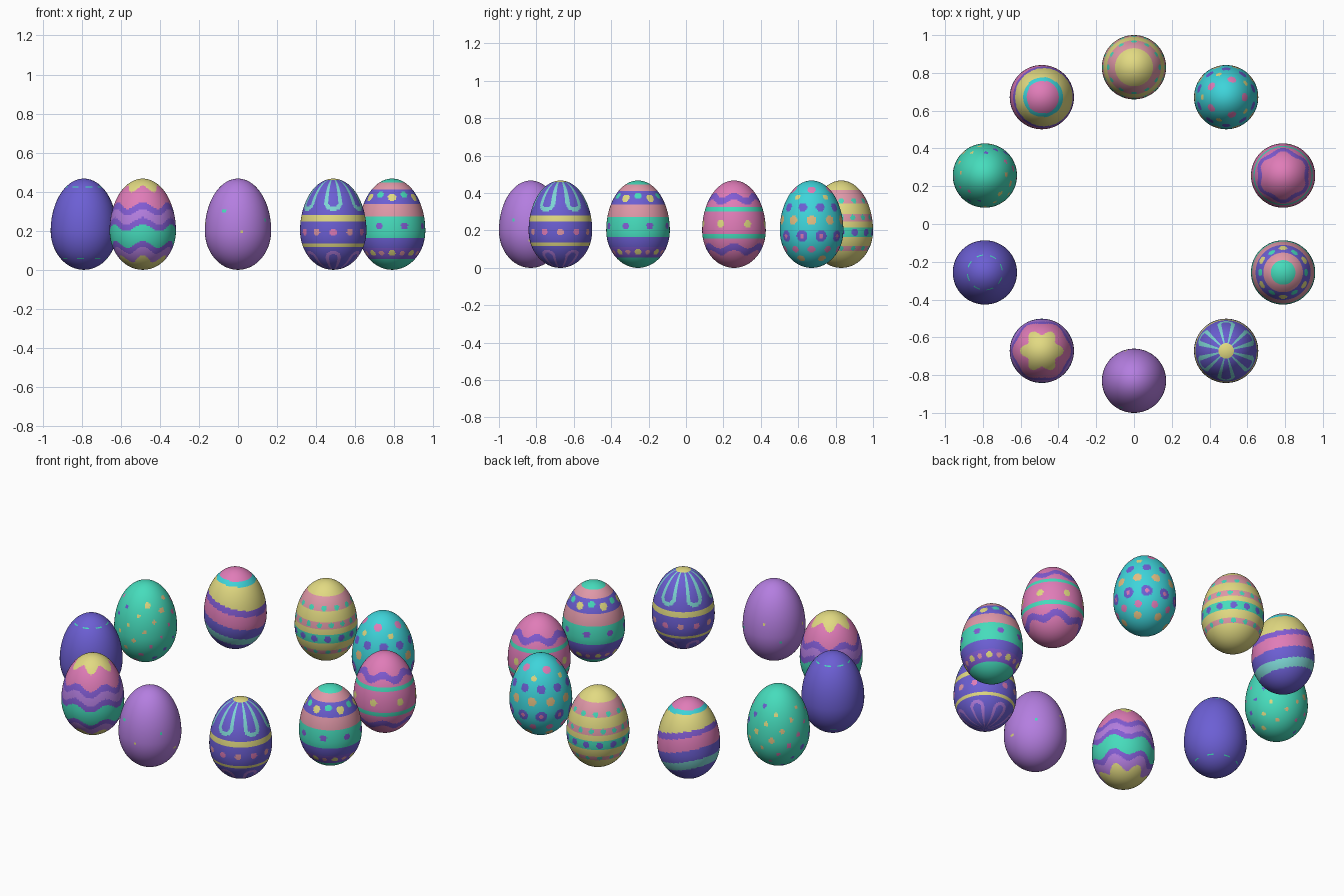
import bpy, math

if "Cube" in bpy.data.objects:
    bpy.data.objects.remove(bpy.data.objects["Cube"])

# ---- ten flat colours (given as sRGB, converted to linear) ----
COLOURS = {
    "violet": (108, 95, 212), "iris": (130, 92, 212), "pink": (224, 124, 184),
    "yellow": (226, 218, 130), "mint": (70, 220, 188), "lilac": (180, 126, 224),
    "aqua": (62, 212, 218), "pale_aqua": (125, 214, 212), "salmon": (224, 152, 168),
    "tan": (226, 190, 130)}
NAMES = list(COLOURS)
MATS = []
for name, rgb in COLOURS.items():
    m = bpy.data.materials.new(name)
    m.diffuse_color = [((c / 255 + 0.055) / 1.055) ** 2.4 for c in rgb] + [1]
    m.use_nodes = True
    m.node_tree.nodes["Principled BSDF"].inputs["Base Color"].default_value = m.diffuse_color
    MATS.append(m)

# ---- egg shape: a short lower and a long upper half ellipse ----
R, LOW, HIGH, RING = 0.17, 0.2, 0.267, 0.83


def radius(z):
    t = (z - LOW) / (HIGH if z > LOW else LOW)
    return R * math.sqrt(max(0.0, 1 - t * t))


def on_egg(z, deg):
    a, r = math.radians(deg), radius(z)
    return (r * math.cos(a), r * math.sin(a), z)


def dot_row(p, deg, z0, n, size, shift=0):
    """True inside one of n dots spread around the egg at height z0."""
    step = 360 / n
    nearest = round((deg - shift) / step) * step + shift
    return math.dist(p, on_egg(z0, nearest)) < size


def bands(h, table, bottom):
    """First colour whose lower limit is below h."""
    return next((c for low, c in table if h > low), bottom)


def scatter(n, sizes, colours, low, high):
    """Evenly scattered dots: golden angle around, stepping up in height."""
    return [(on_egg(low + (high - low) * i / (n - 1), 137.5 * i),
             sizes[i % len(sizes)], colours[i % len(colours)]) for i in range(n)]


def speckle(p, dots, base):
    return next((c for q, s, c in dots if math.dist(p, q) < s), base)


# ---- painted patterns: colour from point, height z and direction deg ----
def flower_bands(p, z, deg):
    if dot_row(p, deg, .385, 6, .019):
        return "mint"
    if dot_row(p, deg, .372, 6, .022, 30):
        return "yellow"
    if dot_row(p, deg, .225, 8, .019, 22):
        return "iris"
    if dot_row(p, deg, .085, 8, .018):
        return "yellow"
    if dot_row(p, deg, .085, 8, .014, 22):
        return "salmon"
    return bands(z, [(.447, "mint"), (.41, "salmon"), (.335, "violet"), (.275, "salmon"),
                     (.165, "mint"), (.11, "violet"), (.055, "iris")], "mint")


def petal_loops(p, z, deg):
    u = abs((deg + 120) % 60 - 30) / 15
    if z > .46 or .252 < z < .276 or .116 < z < .137:
        return "yellow"
    if z > .3:
        d = math.hypot(u, max(0, .345 - z) / .034)
        return "pale_aqua" if .66 < d < 1.24 else "violet"
    if z < .11:
        d = math.hypot(u, max(0, z - .06) / .03)
        return "lilac" if .7 < d < 1.22 else "violet"
    if dot_row(p, deg, .193, 6, .018, -90):
        return "pink"
    if dot_row(p, deg, .193, 6, .018, -60):
        return "salmon"
    return "violet"


def waves(p, z, deg):
    h = z + .018 * math.cos(math.radians(6 * deg))
    return bands(h, [(.415, "yellow"), (.33, "pink"), (.295, "iris"), (.25, "lilac"),
                     (.215, "iris"), (.13, "mint"), (.10, "iris"), (.055, "lilac")], "yellow")


def tilted_bands(p, z, deg):
    tilt = .25 if z < .33 else max(.05, .25 - 2.2 * (z - .33))
    return bands(z + tilt * p[0],
                 [(.43, "pink"), (.41, "aqua"), (.315, "yellow"), (.28, "iris"),
                  (.205, "pink"), (.14, "violet"), (.09, "pale_aqua")], "violet")


def dotted_bands(p, z, deg):
    if dot_row(p, deg, .36, 12, .015) or dot_row(p, deg, .27, 16, .014):
        return "mint"
    if dot_row(p, deg, .105, 14, .013):
        return "mint"
    if dot_row(p, deg, .19, 14, .019):
        return "violet"
    return bands(z, [(.415, "yellow"), (.345, "salmon"), (.29, "yellow"), (.25, "salmon"),
                     (.215, "yellow"), (.165, "mint"), (.12, "yellow"), (.09, "salmon")], "yellow")


def flower_spots(p, z, deg):
    if dot_row(p, deg, .17, 10, .012, 18):
        return "pink"
    for z0, n, size, shift, c in ((.418, 5, .023, 0, "pink"), (.325, 10, .024, 18, "violet"),
                                  (.378, 5, .016, 36, "yellow"), (.255, 10, .025, 0, "tan"),
                                  (.17, 10, .031, 18, "violet"), (.10, 10, .02, 0, "pink"),
                                  (.05, 6, .022, 30, "tan")):
        if dot_row(p, deg, z0, n, size, shift):
            return c
    return "aqua"


def ribbon_waves(p, z, deg):
    w = .014 * math.cos(math.radians(6 * deg))
    if abs(z - .37 - w) < .018 or abs(z - .1 - w) < .018:
        return "iris"
    if abs(z - .31) < .011 or abs(z - .168) < .011:
        return "mint"
    return "yellow" if dot_row(p, deg, .235, 7, .02, 26) else "pink"


SPECKS = scatter(56, (.014, .01, .016, .012, .011), ("yellow", "violet", "pink", "tan"), .03, .4)
FEW = scatter(8, (.008,), ("yellow", "mint"), .15, .3)


def speckled(p, z, deg):
    return speckle(p, SPECKS, "mint")


def plain_lilac(p, z, deg):
    return speckle(p, FEW, "lilac")


def dashed_violet(p, z, deg):
    on_line = min(abs(z - h) for h in (.425, .385, .2, .06)) < .0028
    return "mint" if on_line and (deg + z * 300) % 45 < 20 else "violet"


# ---- build one egg at a direction on the ring ----
def egg(name, ring_deg, paint, cols, rows):
    verts = [(0, 0, 0)]
    for j in range(1, rows):
        t = math.pi * j / rows
        z = LOW - (LOW if t < math.pi / 2 else HIGH) * math.cos(t)
        verts += [on_egg(z, 360 * i / cols) for i in range(cols)]
    verts.append((0, 0, LOW + HIGH))
    last, faces = len(verts) - 1, []
    for i in range(cols):
        k = (i + 1) % cols
        faces.append((0, 1 + k, 1 + i))
        for j in range(rows - 2):
            a, b = 1 + j * cols, 1 + (j + 1) * cols
            faces.append((a + i, a + k, b + k, b + i))
        faces.append((last - cols + i, last - cols + k, last))
    me = bpy.data.meshes.new(name)
    me.from_pydata(verts, [], faces)
    for m in MATS:
        me.materials.append(m)
    for f in me.polygons:
        p = f.center
        f.material_index = NAMES.index(paint(p, p.z, math.degrees(math.atan2(p.y, p.x))))
        f.use_smooth = True
    ob = bpy.data.objects.new(name, me)
    a = math.radians(ring_deg)
    ob.location = (RING * math.cos(a), RING * math.sin(a), 0)
    bpy.context.collection.objects.link(ob)


FINE = (172, 104)
egg("dotted_band_egg", 90, dotted_bands, *FINE)
egg("flower_spot_egg", 54, flower_spots, *FINE)
egg("ribbon_wave_egg", 18, ribbon_waves, *FINE)
egg("flower_band_egg", -18, flower_bands, *FINE)
egg("petal_loop_egg", -54, petal_loops, *FINE)
egg("plain_lilac_egg", -90, plain_lilac, 80, 52)
egg("wave_egg", -126, waves, *FINE)
egg("dashed_violet_egg", -162, dashed_violet, 64, 90)
egg("speckled_egg", 162, speckled, 128, 84)
egg("tilted_band_egg", 126, tilted_bands, 156, 96)
